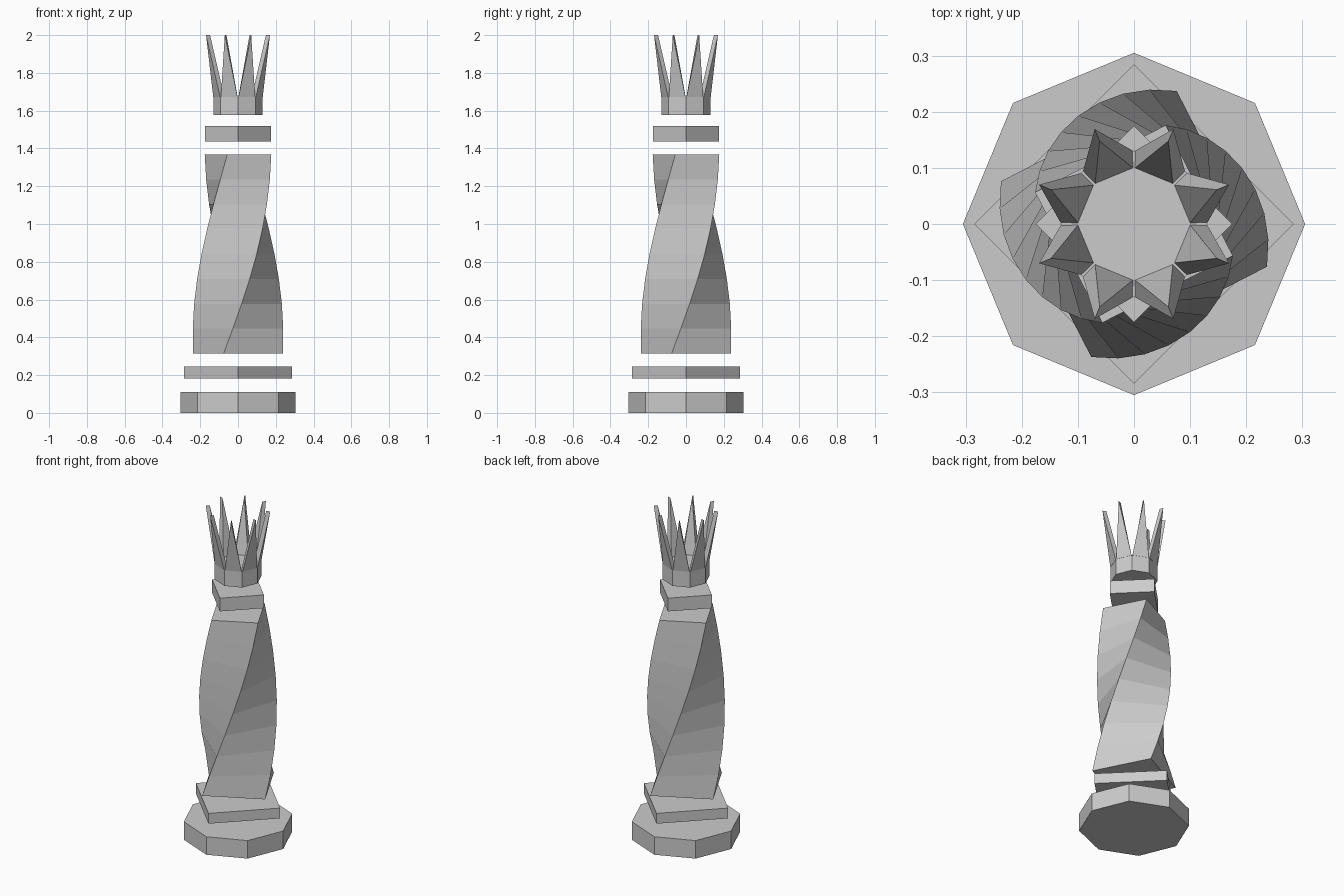
import bpy
from math import sin, cos, pi, radians

if "Cube" in bpy.data.objects:
    bpy.data.objects.remove(bpy.data.objects["Cube"])


def add_mesh(name, verts, faces):
    mesh = bpy.data.meshes.new(name)
    mesh.from_pydata(verts, [], faces)
    mesh.update()
    obj = bpy.data.objects.new(name, mesh)
    bpy.context.collection.objects.link(obj)
    return obj


def polar(r, a, z):
    return (r * cos(a), r * sin(a), z)


def loft(name, sides, rings):
    """Closed prism through rings given as (z, radius, angle in degrees)."""
    verts = [polar(r, radians(a) + 2 * pi * i / sides, z)
             for z, r, a in rings for i in range(sides)]
    faces = [tuple(range(sides))[::-1],
             tuple(range(len(verts) - sides, len(verts)))]
    for k in range(len(rings) - 1):
        for i in range(sides):
            j = (i + 1) % sides
            b = k * sides
            faces.append((b + i, b + j, b + sides + j, b + sides + i))
    return add_mesh(name, verts, faces)


# Foot and floating square plates
loft("octagonal_foot", 8, [(0, 0.305, 0), (0.11, 0.305, 0)])
loft("lower_plate", 4, [(0.182, 0.285, 0), (0.245, 0.285, 0)])
loft("upper_plate", 4, [(1.437, 0.175, 0), (1.518, 0.175, 0)])

# Tapered square column, twisted a quarter turn
N = 8
loft("twisted_column", 4,
     [(0.314 + 1.054 * k / N, 0.249 - 0.064 * k / N, -17.8 + 90 * k / N)
      for k in range(N + 1)])

# Crown band
CROWN_Z = 1.672
loft("crown_band", 8, [(1.576, 0.131, 0), (CROWN_Z, 0.131, 0)])

# Eight outward-leaning spikes, each rising from one side of the band
verts, faces = [], []
for i in range(8):
    a0, a1 = i * pi / 4, (i + 1) * pi / 4
    mid = (a0 + a1) / 2
    gap = 0.02
    b = len(verts)
    verts += [polar(0.131, a0 + gap, CROWN_Z), polar(0.131, a1 - gap, CROWN_Z),
              polar(0.1, a1 - gap, CROWN_Z), polar(0.1, a0 + gap, CROWN_Z),
              polar(0.183, mid, 2.0), polar(0.160, mid, 2.0)]
    faces += [tuple(b + n for n in f) for f in
              [(3, 2, 1, 0), (0, 1, 4), (2, 3, 5), (1, 2, 5, 4), (3, 0, 4, 5)]]
add_mesh("crown_spikes", verts, faces)
